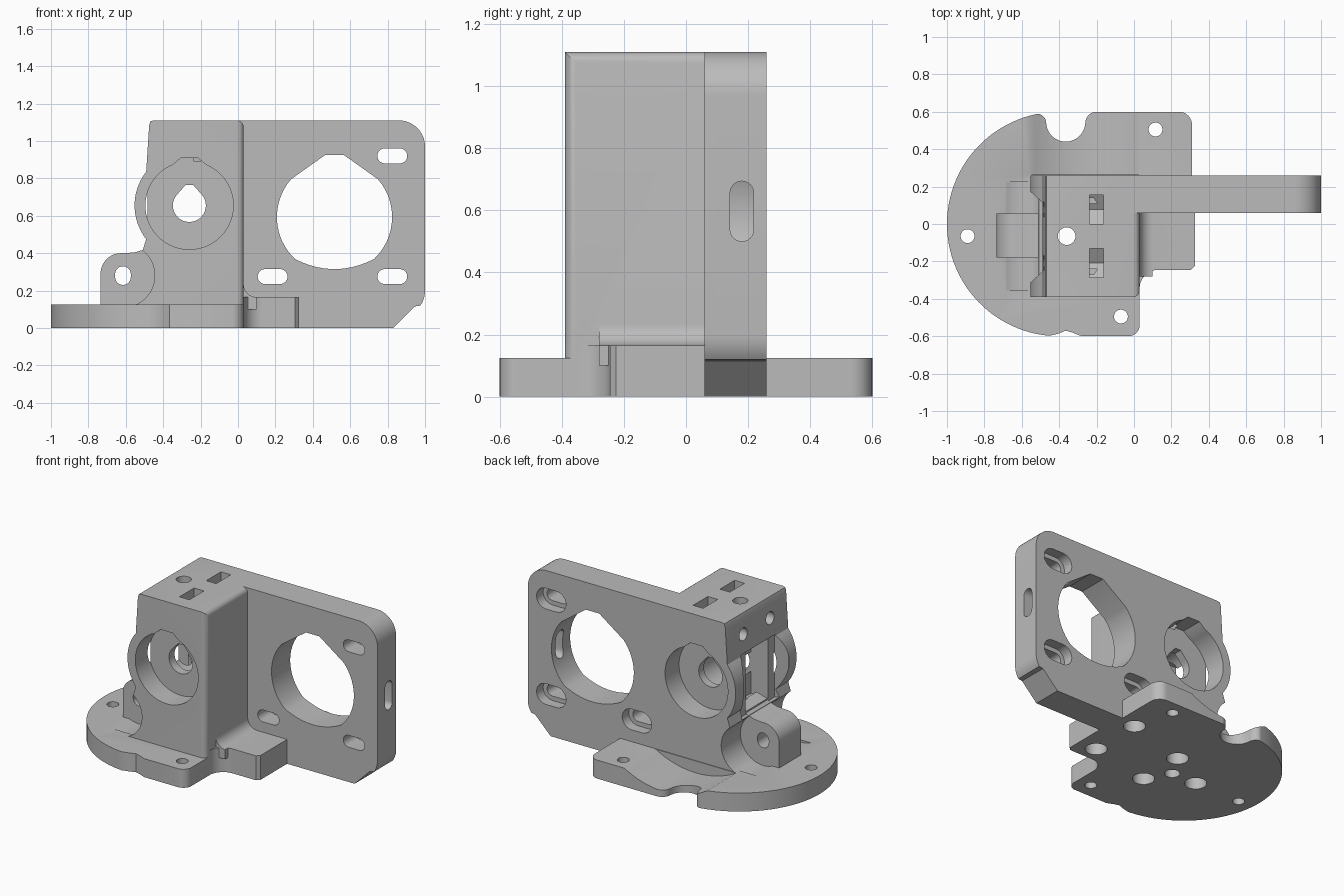
import bpy, bmesh
from math import sin, cos, radians
from mathutils import Vector

cube = bpy.data.objects.get("Cube")
if cube:
    bpy.data.objects.remove(cube, do_unlink=True)

grey = bpy.data.materials.new("plain grey")
grey.use_nodes = True
COLOUR = (0.5, 0.5, 0.5, 1)
grey.diffuse_color = COLOUR
grey.node_tree.nodes["Principled BSDF"].inputs["Base Color"].default_value = COLOUR


def arc(cx, cy, r, a0, a1, n=12):
    return [(cx + r * cos(radians(a0 + (a1 - a0) * i / n)),
             cy + r * sin(radians(a0 + (a1 - a0) * i / n))) for i in range(n + 1)]


def circle(cx, cy, r, n=40):
    return arc(cx, cy, r, 0, 360, n)[:-1]


def slot(cx, cy, half, r, upright=False):
    d = half - r
    if upright:
        return arc(cx, cy + d, r, 0, 180) + arc(cx, cy - d, r, 180, 360)
    return arc(cx + d, cy, r, -90, 90) + arc(cx - d, cy, r, 90, 270)


def teardrop(cx, cy, r, start, top, flat):
    """Round hole whose roof rises in straight lines to a small flat."""
    return arc(cx, cy, r, start, 540 - start, 48) + [(cx + flat, cy + top), (cx - flat, cy + top)]


def rect(x0, x1, y0, y1):
    return [(x0, y0), (x1, y0), (x1, y1), (x0, y1)]


def prism(name, pts, axis, a, b):
    """Extrude a 2D profile along an axis from a to b."""
    place = {"x": lambda u, v, w: (w, u, v),
             "y": lambda u, v, w: (u, w, v),
             "z": lambda u, v, w: (u, v, w)}[axis]
    bm = bmesh.new()
    face = bm.faces.new([bm.verts.new(place(u, v, a)) for u, v in pts])
    out = bmesh.ops.extrude_face_region(bm, geom=[face])
    moved = [g for g in out["geom"] if isinstance(g, bmesh.types.BMVert)]
    bmesh.ops.translate(bm, verts=moved, vec=Vector(place(0, 0, b - a)))
    bmesh.ops.recalc_face_normals(bm, faces=bm.faces)
    mesh = bpy.data.meshes.new(name)
    bm.to_mesh(mesh)
    bm.free()
    mesh.materials.append(grey)
    obj = bpy.data.objects.new(name, mesh)
    bpy.context.collection.objects.link(obj)
    return obj


def combine(body, other, operation):
    mod = body.modifiers.new(operation, "BOOLEAN")
    mod.operation, mod.solver, mod.object = operation, "EXACT", other
    bpy.context.view_layer.objects.active = body
    bpy.ops.object.modifier_apply(modifier=mod.name)
    bpy.data.objects.remove(other, do_unlink=True)


def cut(body, pts, axis, a, b):
    combine(body, prism("cutter", pts, axis, a, b), "DIFFERENCE")


def round_edges(obj, test, width):
    bm = bmesh.new()
    bm.from_mesh(obj.data)
    edges = [e for e in bm.edges if all(test(v.co) for v in e.verts)]
    bmesh.ops.bevel(bm, geom=edges, offset=width, segments=5, profile=0.5, affect="EDGES")
    bm.to_mesh(obj.data)
    bm.free()


SHAFT = (-0.26, 0.655)
HINGE = (-0.615, 0.28)
FILAMENT = (-0.36, -0.065)
BACK, FRONT, WALL_FRONT, TOP = 0.26, -0.39, 0.06, 1.11

# Base plate with notches, gear clearance and idler clearance
inner_corner = arc(0.13, -0.345, 0.1, 180, 90)
outline = (arc(-0.4, 0, 0.6, 102, 265, 48)
           + [(-0.4, -0.585), (-0.365, -0.57), (-0.33, -0.58), (-0.28, -0.6)]
           + arc(-0.03, -0.54, 0.06, -90, 0) + inner_corner
           + [(0.305, -0.245), (0.325, -0.225), (0.325, 0.2), (0.31, 0.2)]
           + arc(0.24, 0.53, 0.07, 0, 90) + arc(-0.2, 0.54, 0.06, 90, 180)
           + arc(-0.365, 0.545, 0.105, -2, -178) + arc(-0.52, 0.54, 0.05, 0, 80))
body = prism("bracket_body", outline, "z", 0, 0.125)
cut(body, circle(*SHAFT, 0.61, 96), "y", 0.265, 0.7)
cut(body, circle(*HINGE, 0.17, 64), "y", -0.355, 0.225)

# Gear tower with bulged bearing housing and concave idler clearance
profile = ([(-0.55, 0), (0.03, 0), (0.03, TOP), (-0.45, TOP), (-0.468, 1.105), (-0.475, 1.085)]
           + arc(*SHAFT, 0.293, 142, 218, 20) + arc(*HINGE, 0.17, 52, -67, 24))
tower = prism("tower", profile, "y", FRONT, BACK)
round_edges(tower, lambda c: c.x > 0.02 and (c.z > 1.1 or c.y < -0.38), 0.035)
flare = [(-0.7, -0.31), (-0.55, -0.31), (-0.485, -0.25),
         (-0.485, 0.11), (-0.55, 0.17), (-0.7, 0.17)]
cut(tower, flare, "z", 0.42, 0.845)
cut(tower, rect(-0.7, -0.36, -0.18, 0.055), "z", 0.44, 0.845)

# Motor wall
wall_outline = ([(-0.1, 0), (0.83, 0), (0.945, 0.115)] + arc(0.86, 0.2, 0.14, -35, 0, 6)
                + arc(0.86, 0.97, 0.14, 0, 90) + [(-0.1, TOP)])
wall = prism("motor_wall", wall_outline, "y", WALL_FRONT, BACK)

# Foot block and the fillet joining it to the tower
foot = prism("foot_block", [(-0.05, 0.1), (-0.05, -0.345)] + inner_corner
             + [(0.305, -0.245), (0.325, -0.225), (0.325, 0.1)], "z", 0, 0.165)
fillet = prism("foot_fillet", [(-0.05, 0.1), (0.1, 0.1)] + arc(0.1, 0.235, 0.07, -90, -180, 8)
               + [(-0.05, 0.235)], "y", -0.28, 0.1)

# Hinge lug for the idler
lug_outline = ([(-0.735, 0.05), (-0.4, 0.05), (-0.4, 0.46), (-0.47, 0.44), (-0.5, 0.42),
                (-0.55, 0.405), (-0.6, 0.4)] + arc(-0.625, 0.29, 0.11, 90, 180))
lug = prism("hinge_lug", lug_outline, "y", -0.18, 0.055)

for part in (tower, wall, foot, fillet, lug):
    combine(body, part, "UNION")

# Shaft bore, gear chamber and bearing seats
cut(body, teardrop(*SHAFT, 0.088, 135, 0.11, 0.02), "y", -0.7, 0.7)
cut(body, circle(*SHAFT, 0.12), "y", -0.18, 0.055)
seat = teardrop(*SHAFT, 0.235, 112, 0.255, 0.045)
cut(body, seat, "y", -0.7, FRONT + 0.15)
cut(body, seat, "y", BACK - 0.15, 0.7)

# Motor opening with a flattened floor
opening = [(x, max(z, 0.315 + 1.2 * (x - 0.516) ** 2))
           for x, z in teardrop(0.516, 0.593, 0.308, 139, 0.332, 0.05)]
cut(body, opening, "y", -0.7, 0.7)

# Motor screw slots, wider at the back
for x, z in ((0.825, 0.92), (0.825, 0.275), (0.185, 0.275)):
    cut(body, slot(x, z, 0.08, 0.04), "y", 0, 0.7)
    cut(body, slot(x, z, 0.11, 0.07), "y", BACK - 0.07, 0.7)
cut(body, slot(0.18, 0.597, 0.097, 0.038, True), "x", 0.7, 1.2)

# Idler screw holes and their nut pockets
for y in (0.078, -0.208):
    cut(body, circle(y, 0.97, 0.042), "x", -0.7, -0.1)
    pocket = [(y - 0.078, 1.2), (y - 0.078, 0.92), (y, 0.875), (y + 0.078, 0.92), (y + 0.078, 1.2)]
    cut(body, pocket, "x", -0.237, -0.163)

# Hinge pin, filament path, mounting holes and underside sockets
cut(body, slot(*HINGE, 0.05, 0.042, True), "y", -0.3, 0.2)
cut(body, circle(*FILAMENT, 0.047), "z", -0.2, 1.3)
for x, y in ((-0.89, -0.065), (0.115, 0.505), (-0.07, -0.495)):
    cut(body, circle(x, y, 0.037), "z", -0.2, 0.3)
sockets = arc(*FILAMENT, 0.187, 60, 300, 2) + [(0.19, -0.135), (0.19, 0.23)]
for x, y in sockets:
    cut(body, circle(x, y, 0.068), "z", -0.2, 0.09)

bpy.ops.object.select_all(action="DESELECT")
body.select_set(True)
bpy.context.view_layer.objects.active = body
bpy.ops.object.shade_smooth_by_angle(angle=radians(30))
